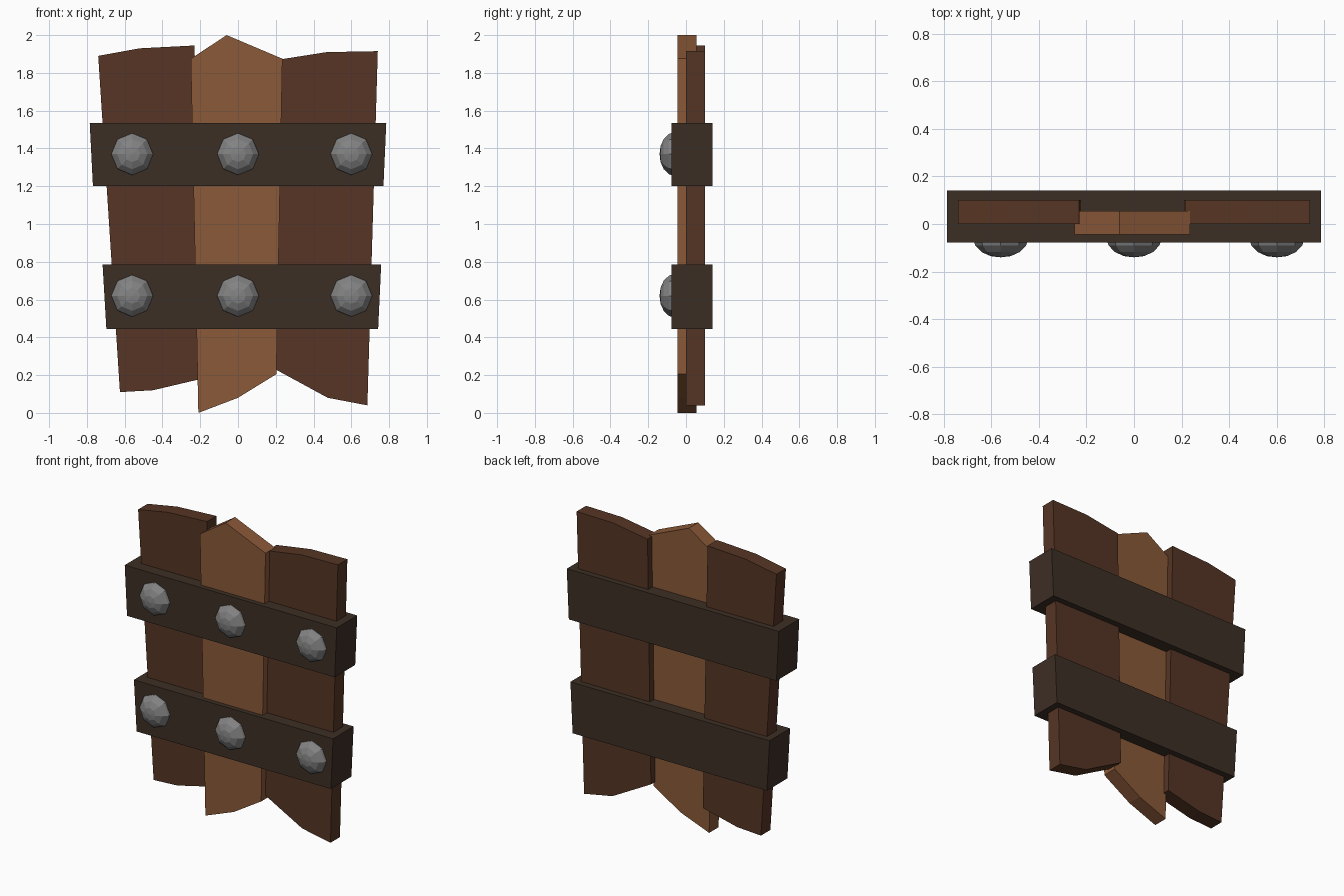
import bpy, bmesh, math

if "Cube" in bpy.data.objects:
    bpy.data.objects.remove(bpy.data.objects["Cube"])


def material(name, rgb):
    m = bpy.data.materials.new(name)
    m.diffuse_color = (*rgb, 1)
    m.use_nodes = True
    m.node_tree.nodes["Principled BSDF"].inputs["Base Color"].default_value = m.diffuse_color
    return m


DARK = material("dark wood", (0.092, 0.036, 0.018))
LIGHT = material("light wood", (0.255, 0.100, 0.040))
BAND = material("dark band", (0.046, 0.028, 0.018))
METAL = material("grey metal", (0.225, 0.225, 0.225))


def finish(bm, name, mat):
    bmesh.ops.recalc_face_normals(bm, faces=bm.faces)
    me = bpy.data.meshes.new(name)
    bm.to_mesh(me)
    bm.free()
    me.materials.append(mat)
    bpy.context.collection.objects.link(bpy.data.objects.new(name, me))


def slab(name, outline, y0, y1, mat):
    """Extrude an x-z outline from y0 to y1."""
    bm = bmesh.new()
    face = bm.faces.new([bm.verts.new((x, y0, z)) for x, z in outline])
    ext = bmesh.ops.extrude_face_region(bm, geom=[face])
    for v in ext["geom"]:
        if isinstance(v, bmesh.types.BMVert):
            v.co.y = y1
    finish(bm, name, mat)


def rivet(name, cx, cz):
    """Eight-sided flattened dome facing the front."""
    bm = bmesh.new()
    rings = []
    for r, y in ((0.113, -0.07), (0.107, -0.09), (0.08, -0.118), (0.042, -0.135)):
        rings.append([bm.verts.new((cx + r * math.cos(i * math.pi / 4), y,
                                    cz + r * math.sin(i * math.pi / 4))) for i in range(8)])
    tip = bm.verts.new((cx, -0.14, cz))
    bm.faces.new(rings[0])
    for i in range(8):
        j = (i + 1) % 8
        for a, b in zip(rings, rings[1:]):
            bm.faces.new((a[i], a[j], b[j], b[i]))
        bm.faces.new((rings[-1][i], rings[-1][j], tip))
    finish(bm, name, METAL)


# Vertical planks
slab("left_plank", [(-0.74, 1.89), (-0.52, 1.93), (-0.23, 1.945),
                    (-0.195, 0.18), (-0.45, 0.12), (-0.625, 0.11)], 0.0, 0.1, DARK)
slab("middle_plank", [(-0.25, 1.875), (-0.06, 2.0), (0.235, 1.875),
                      (0.203, 0.205), (0.0, 0.08), (-0.21, 0.0)], -0.045, 0.055, LIGHT)
slab("right_plank", [(0.215, 1.87), (0.47, 1.91), (0.74, 1.915),
                     (0.685, 0.04), (0.475, 0.08), (0.19, 0.235)], 0.0, 0.1, DARK)

# Cross bands
slab("upper_band", [(-0.785, 1.535), (0.785, 1.535), (0.77, 1.2), (-0.768, 1.2)],
     -0.077, 0.14, BAND)
slab("lower_band", [(-0.717, 0.785), (0.758, 0.785), (0.742, 0.445), (-0.697, 0.445)],
     -0.077, 0.14, BAND)

# Rivets on both bands
for row, z in (("upper", 1.37), ("lower", 0.62)):
    for side, x in (("left", -0.56), ("middle", 0.0), ("right", 0.6)):
        rivet(f"{row}_{side}_rivet", x, z)
